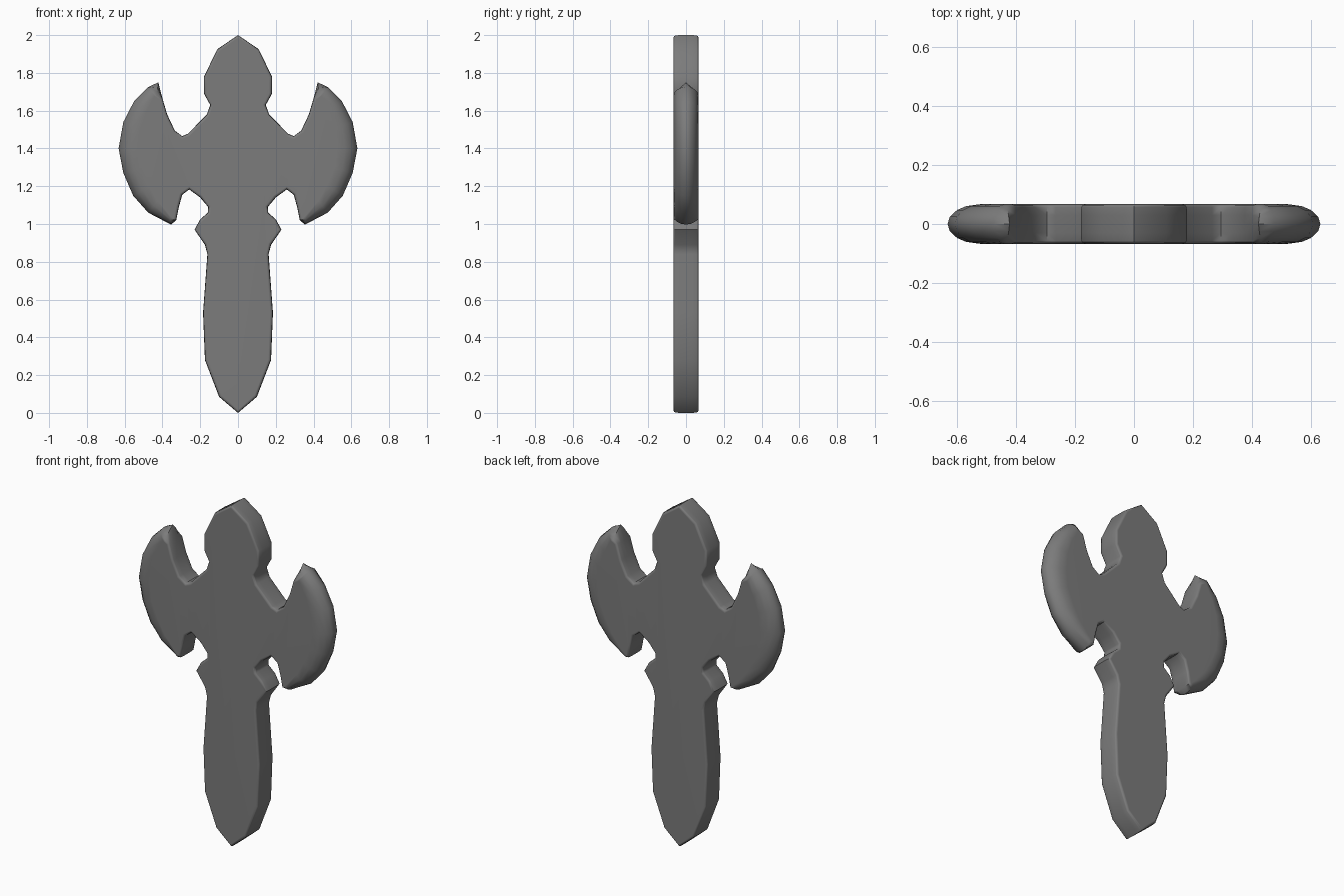
import bpy, bmesh, math
from mathutils import Vector

if "Cube" in bpy.data.objects:
    bpy.data.objects.remove(bpy.data.objects["Cube"])

H = 0.067          # half thickness
R = 0.016          # rim rounding of the plain edges

# right half outline (x, z, rim width), clockwise from the top point
spear_head = [(0, 2.0, R), (.11, 1.925, R), (.18, 1.78, R), (.18, 1.69, R),
              (.147, 1.63, R), (.165, 1.58, R)]
blade_inner_top = [(.265, 1.478, R), (.295, 1.465, R), (.335, 1.495, R),
                   (.375, 1.58, R), (.40, 1.665, R)]
blade_edge = [(.422, 1.75, .08), (.475, 1.725, .06), (.55, 1.65, .085),
              (.607, 1.54, .10), (.632, 1.40, .11), (.607, 1.27, .10),
              (.555, 1.15, .10), (.475, 1.06, .08), (.355, .997, .05)]
blade_inner_low = [(.327, 1.02, R), (.313, 1.09, R), (.295, 1.155, R),
                   (.258, 1.183, R), (.20, 1.14, R)]
guard = [(.158, 1.09, R), (.16, 1.06, R), (.20, 1.025, R), (.23, .97, R),
         (.175, .89, R)]
handle = [(.162, .84, R), (.185, .53, R), (.175, .28, R), (.10, .085, R),
          (0, 0, R)]

outline = spear_head + blade_inner_top + blade_edge + blade_inner_low + guard + handle
n = len(outline)
TIP = len(spear_head) + len(blade_inner_top)
LOW = TIP + len(blade_edge) + 3
UP = len(spear_head) + 1


def inward(i):
    if i in (0, n - 1):
        return Vector((0, -1 if i == 0 else 1))
    if i == TIP:
        return Vector((.12, -1)).normalized()
    a, b, c = (Vector(outline[i + k][:2]) for k in (-1, 0, 1))
    s = (b - a).normalized() + (c - b).normalized()
    return Vector((s.y, -s.x)).normalized()


# stacked outline rings: rounded section on the blade edge, small rim elsewhere
angles = [math.radians(a) for a in (-90, -65, -45, -22, 0, 22, 45, 65, 90)]
plain = [(-1, 1), (-.95, .4), (-.85, .1), (-.45, 0), (0, 0),
         (.45, 0), (.85, .1), (.95, .4), (1, 1)]

bm = bmesh.new()
rings = []
for ang, (py, pin) in zip(angles, plain):
    ring = []
    for i, (x, z, d) in enumerate(outline):
        y, inset = py, pin
        if d > R:
            y, inset = math.sin(ang), 1 - math.cos(ang)
        if i == TIP:                       # pointed in side view
            inset = abs(y) ** 1.3
        v = Vector((x, z)) + inward(i) * d * inset
        ring.append(bm.verts.new((v.x, y * H, v.y)))
    rings.append(ring)
for a, b in zip(rings, rings[1:]):
    for i in range(n - 1):
        bm.faces.new((a[i], a[i + 1], b[i + 1], b[i]))

# flat faces: shaft and blade separately
for ring in (rings[0], rings[-1]):
    bm.faces.new(ring[:UP + 1] + ring[LOW:])
    bm.faces.new(ring[UP:LOW + 1])

# mirror to the left half
geom = bm.verts[:] + bm.edges[:] + bm.faces[:]
bmesh.ops.mirror(bm, geom=geom, axis='X', merge_dist=1e-4)
bmesh.ops.remove_doubles(bm, verts=bm.verts[:], dist=1e-5)
bmesh.ops.recalc_face_normals(bm, faces=bm.faces[:])

mesh = bpy.data.meshes.new("double_axe")
bm.to_mesh(mesh)
bm.free()
axe = bpy.data.objects.new("double_axe", mesh)
bpy.context.collection.objects.link(axe)
bpy.context.view_layer.objects.active = axe
axe.select_set(True)
bpy.ops.object.shade_smooth_by_angle(angle=math.radians(50))
wn = axe.modifiers.new("flat_faces", 'WEIGHTED_NORMAL')
wn.keep_sharp = True

# dark metal
mat = bpy.data.materials.new("dark_metal")
mat.diffuse_color = (.2, .2, .2, 1)
mat.use_nodes = True
mat.node_tree.nodes["Principled BSDF"].inputs["Base Color"].default_value = mat.diffuse_color
mesh.materials.append(mat)
